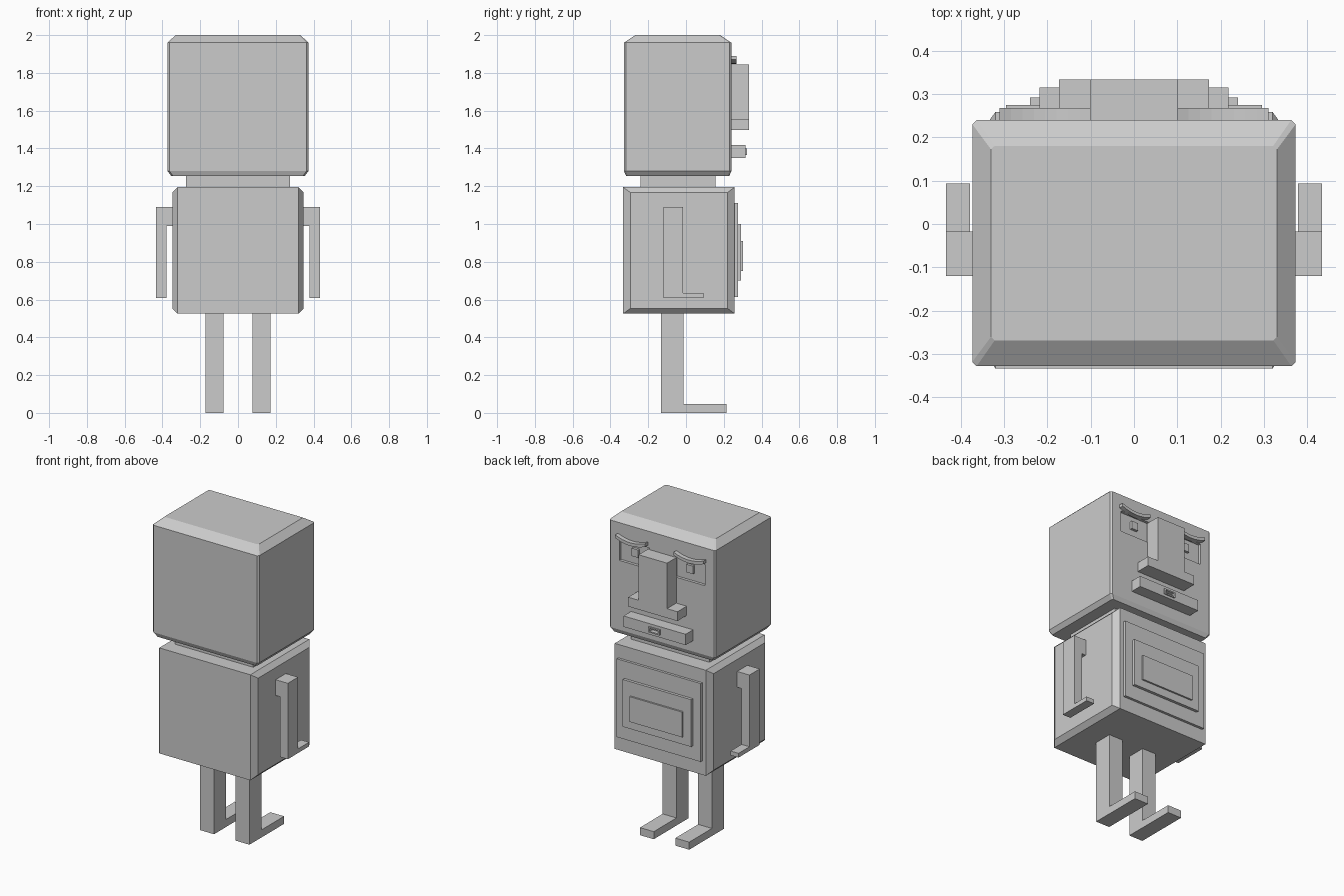
import bpy
import bmesh
from mathutils import Vector

cube = bpy.data.objects.get("Cube")
if cube:
    bpy.data.objects.remove(cube, do_unlink=True)

# One plain material for the whole figure
GREY = (0.6, 0.6, 0.6, 1)
grey = bpy.data.materials.new("light_grey")
grey.use_nodes = True
grey.diffuse_color = GREY
grey.node_tree.nodes["Principled BSDF"].inputs["Base Color"].default_value = GREY


def box_mesh(x, y, z):
    """Box from (low, high) ranges."""
    bm = bmesh.new()
    bmesh.ops.create_cube(bm, size=1)
    for v in bm.verts:
        v.co = [r[0] if c < 0 else r[1] for c, r in zip(v.co, (x, y, z))]
    return bm


def finish(bm, name):
    bmesh.ops.recalc_face_normals(bm, faces=bm.faces[:])
    mesh = bpy.data.meshes.new(name)
    bm.to_mesh(mesh)
    bm.free()
    mesh.materials.append(grey)
    obj = bpy.data.objects.new(name, mesh)
    bpy.context.collection.objects.link(obj)
    return obj


def box(name, x, y, z):
    return finish(box_mesh(x, y, z), name)


def tapered_cap(bm, direction, depth, scale):
    """Extrude the face looking along direction and shrink its end."""
    direction = Vector(direction)
    bm.normal_update()
    face = max(bm.faces, key=lambda f: f.normal.dot(direction))
    centre = face.calc_center_bounds()
    cap = bmesh.ops.extrude_discrete_faces(bm, faces=[face])["faces"][0]
    for v in cap.verts:
        offset = v.co - centre
        v.co = centre + Vector(a * b for a, b in zip(offset, scale)) + direction * depth


def cut(target, cutter):
    """Subtract the cutter, bake the result and drop the cutter."""
    cutter.hide_render = True
    mod = target.modifiers.new("cut", 'BOOLEAN')
    mod.operation = 'DIFFERENCE'
    mod.solver = 'EXACT'
    mod.object = cutter
    graph = bpy.context.evaluated_depsgraph_get()
    mesh = bpy.data.meshes.new_from_object(target.evaluated_get(graph))
    target.modifiers.clear()
    target.data = mesh
    bpy.data.objects.remove(cutter, do_unlink=True)


def span(a, b, side):
    return tuple(sorted((a * side, b * side)))


# Head: upright edges lightly chamfered, sloped top and bottom rims
bm = box_mesh((-0.373, 0.373), (-0.328, 0.24), (1.28, 1.96))
upright = [e for e in bm.edges if abs(e.verts[0].co.z - e.verts[1].co.z) > 0.1]
bmesh.ops.bevel(bm, geom=upright, offset=0.01, segments=1, affect='EDGES')
tapered_cap(bm, (0, 0, 1), 0.04, (0.885, 0.79, 1))
tapered_cap(bm, (0, 0, -1), 0.027, (0.945, 0.96, 1))
head = finish(bm, "head")

# Neck and torso, whose flanks taper outward
box("neck", (-0.275, 0.275), (-0.24, 0.157), (1.19, 1.26))
bm = box_mesh((-0.32, 0.32), (-0.333, 0.258), (0.525, 1.195))
for side in (-1, 1):
    tapered_cap(bm, (side, 0, 0), 0.028, (1, 0.87, 0.915))
finish(bm, "torso")

# Stepped chest plates
for name, half, top_y, z in (
    ("outer_chest_plate", 0.295, 0.274, (0.613, 1.11)),
    ("middle_chest_plate", 0.24, 0.292, (0.7, 1.0)),
    ("inner_chest_plate", 0.185, 0.303, (0.75, 0.91)),
):
    box(name, (-half, half), (0.255, top_y), z)

# Nose
box("nose_bridge", (-0.1, 0.1), (0.235, 0.333), (1.5, 1.845))
box("nose_base", (-0.173, 0.173), (0.235, 0.333), (1.497, 1.556))

# Mouth with a small hollow lip
mouth = box("mouth", (-0.218, 0.218), (0.235, 0.315), (1.349, 1.418))
lip = box("lip", (-0.04, 0.04), (0.315, 0.322), (1.365, 1.4))
for part in (mouth, lip):
    cut(part, box("mouth_cutter", (-0.03, 0.03), (0.295, 0.34), (1.373, 1.392)))

for side, label in ((1, "left"), (-1, "right")):
    # Sunken eye with a raised pupil
    cut(head, box("eye_cutter", span(0.09, 0.3, side), (0.222, 0.26), (1.72, 1.855)))
    box(label + "_pupil", span(0.17, 0.215, side), (0.215, 0.238), (1.77, 1.82))

    # Sagging brow
    bm = box_mesh(span(0.1, 0.31, side), (0.235, 0.268), (1.87, 1.89))
    along = [e for e in bm.edges if abs(e.verts[0].co.x - e.verts[1].co.x) > 0.1]
    bmesh.ops.subdivide_edges(bm, edges=along, cuts=7, use_grid_fill=True)
    for v in bm.verts:
        t = (abs(v.co.x) - 0.205) / 0.105
        v.co.z -= 0.022 * (1 - t * t)
    finish(bm, label + "_brow")

    # Arm with shoulder peg and forward hand
    box(label + "_shoulder", span(0.34, 0.38, side), (-0.12, -0.017), (0.99, 1.09))
    box(label + "_arm", span(0.378, 0.434, side), (-0.12, -0.017), (0.608, 1.09))
    box(label + "_hand", span(0.378, 0.434, side), (-0.02, 0.093), (0.608, 0.635))

    # Leg and foot
    leg_x = span(0.076, 0.173, side)
    box(label + "_leg", leg_x, (-0.132, -0.013), (0, 0.53))
    box(label + "_foot", leg_x, (-0.015, 0.215), (0, 0.048))
